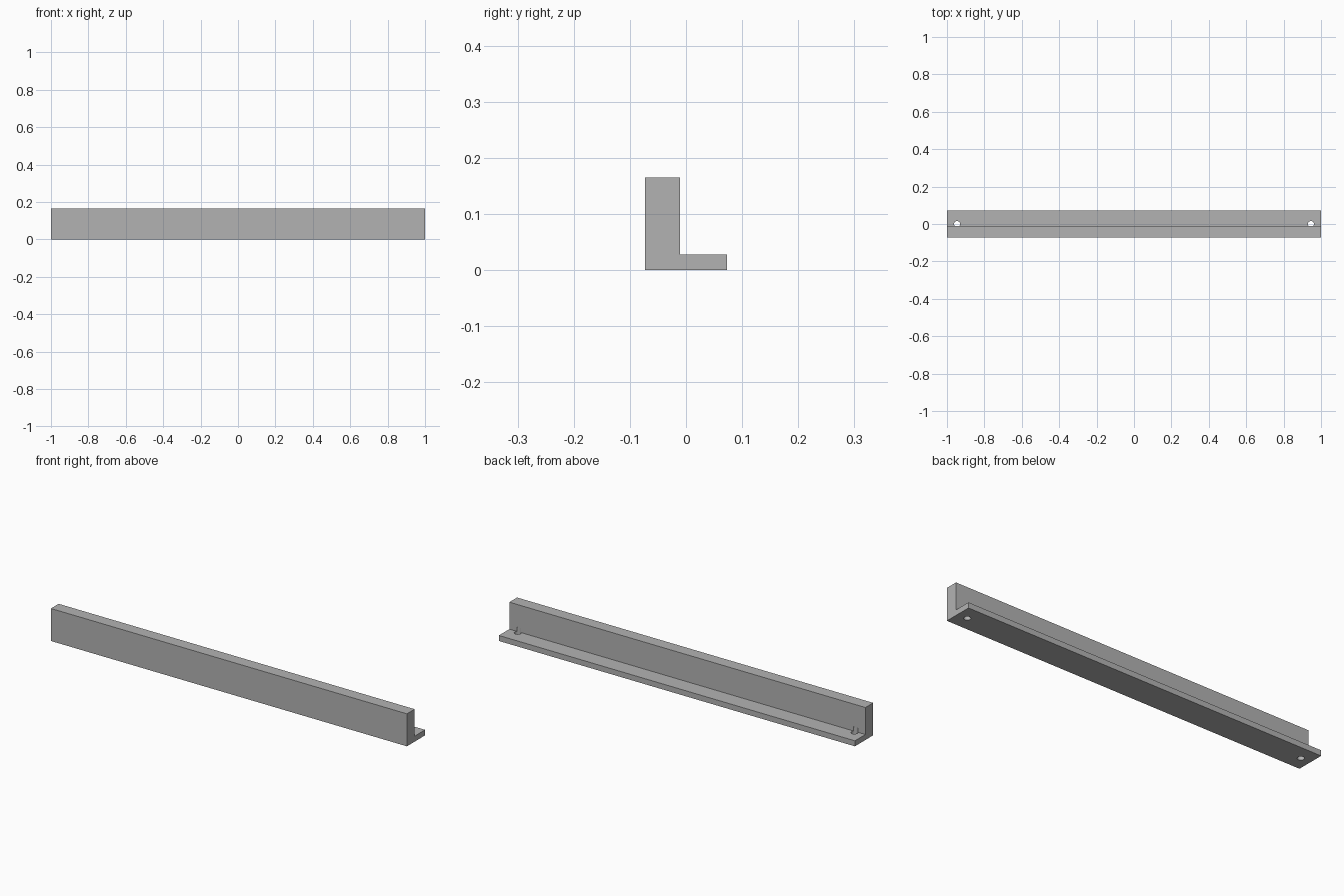
import bpy
import bmesh

cube = bpy.data.objects.get("Cube")
if cube:
    bpy.data.objects.remove(cube, do_unlink=True)

# Single plain grey finish
grey = bpy.data.materials.new("plain_grey")
grey.use_nodes = True
colour = (0.45, 0.45, 0.45, 1)
grey.diffuse_color = colour
grey.node_tree.nodes["Principled BSDF"].inputs["Base Color"].default_value = colour

# L-shaped section: thick upright at the front, thin flange at the back
HALF_LENGTH = 1.0
FRONT, WALL, BACK = -0.073, -0.011, 0.073
FLANGE_TOP, TOP = 0.028, 0.165
profile = [(FRONT, 0), (BACK, 0), (BACK, FLANGE_TOP),
           (WALL, FLANGE_TOP), (WALL, TOP), (FRONT, TOP)]

bm = bmesh.new()
section = bm.faces.new([bm.verts.new((-HALF_LENGTH, y, z)) for y, z in profile])
extruded = bmesh.ops.extrude_face_region(bm, geom=[section])["geom"]
bmesh.ops.translate(bm, vec=(2 * HALF_LENGTH, 0, 0),
                    verts=[v for v in extruded if isinstance(v, bmesh.types.BMVert)])
bmesh.ops.recalc_face_normals(bm, faces=bm.faces)
mesh = bpy.data.meshes.new("angle_rail")
bm.to_mesh(mesh)
bm.free()
rail = bpy.data.objects.new("angle_rail", mesh)
bpy.context.collection.objects.link(rail)
mesh.materials.append(grey)

# Screw holes through the flange, notching the foot of the upright
HOLE_RADIUS, HOLE_TOP, HOLE_BOTTOM = 0.016, 0.05, -0.05
for side in (-1, 1):
    bpy.ops.mesh.primitive_cylinder_add(
        vertices=32, radius=HOLE_RADIUS, depth=HOLE_TOP - HOLE_BOTTOM,
        location=(side * 0.946, 0, (HOLE_TOP + HOLE_BOTTOM) / 2))
    cutter = bpy.context.object
    cutter.name = "hole_cutter"
    cutter.hide_render = True
    cutter.data.materials.append(grey)
    cut = rail.modifiers.new("screw_hole", "BOOLEAN")
    cut.operation = "DIFFERENCE"
    cut.solver = "EXACT"
    cut.object = cutter
    bpy.context.view_layer.objects.active = rail
    bpy.ops.object.modifier_apply(modifier=cut.name)
    bpy.data.objects.remove(cutter, do_unlink=True)

# Smooth hole walls with crisp edges elsewhere
bpy.ops.object.select_all(action="DESELECT")
rail.select_set(True)
bpy.context.view_layer.objects.active = rail
bpy.ops.object.shade_smooth_by_angle()
